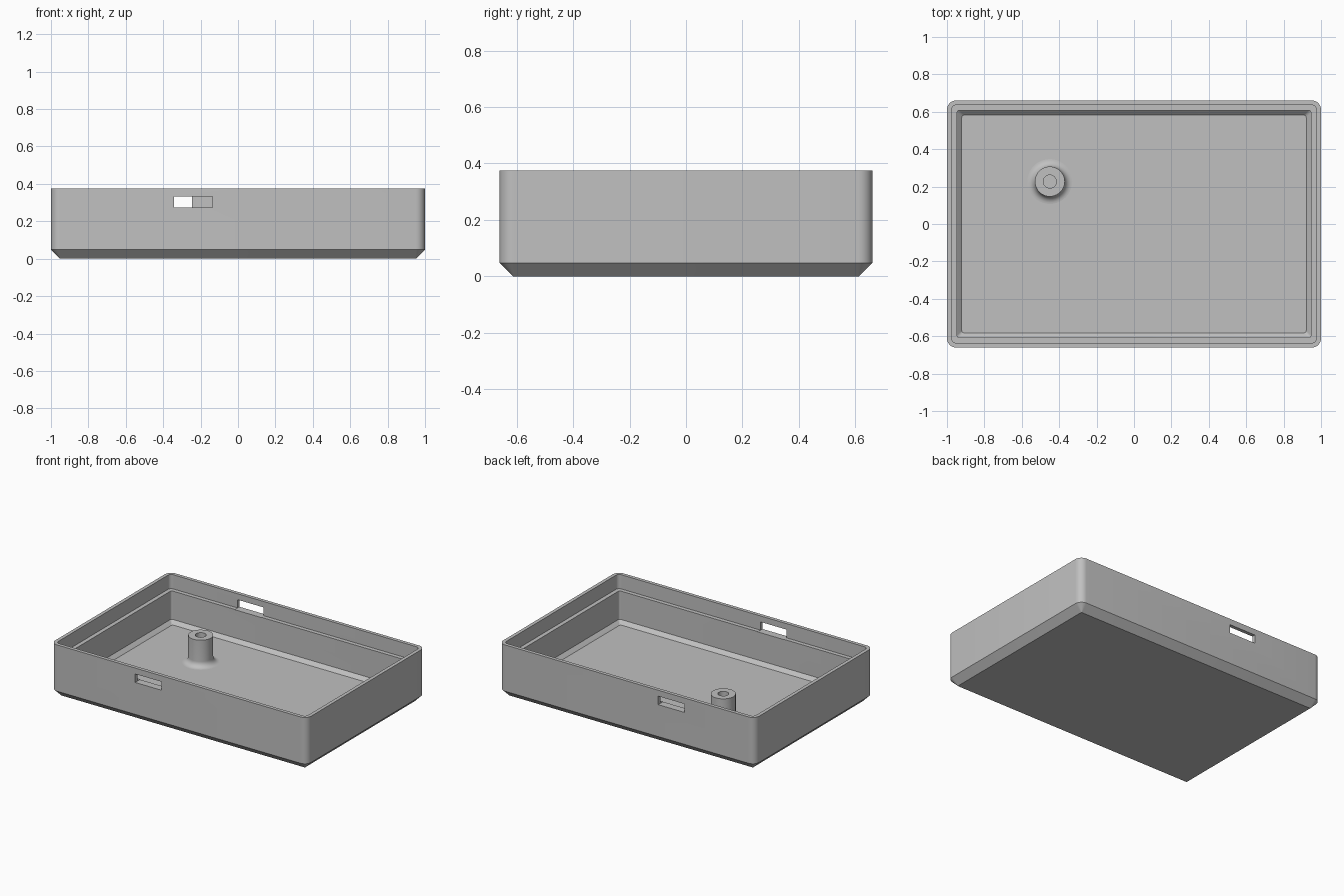
import bpy
import bmesh
from math import cos, sin, pi, radians

cube = bpy.data.objects.get("Cube")
if cube:
    bpy.data.objects.remove(cube, do_unlink=True)

HALF_X, HALF_Y, HEIGHT = 1.0, 0.661, 0.375
CORNER_R, CORNER_STEPS = 0.05, 8
FLOOR_Z, LEDGE_Z = 0.05, 0.275

grey = bpy.data.materials.new("plain_grey")
grey.use_nodes = True
grey.diffuse_color = (0.53, 0.53, 0.53, 1)
grey.node_tree.nodes["Principled BSDF"].inputs["Base Color"].default_value = grey.diffuse_color


def make_object(name, bm):
    bmesh.ops.recalc_face_normals(bm, faces=bm.faces)
    mesh = bpy.data.meshes.new(name)
    bm.to_mesh(mesh)
    bm.free()
    mesh.materials.append(grey)
    obj = bpy.data.objects.new(name, mesh)
    bpy.context.collection.objects.link(obj)
    return obj


def smooth(obj):
    bpy.ops.object.select_all(action='DESELECT')
    obj.select_set(True)
    bpy.context.view_layer.objects.active = obj
    bpy.ops.object.shade_smooth_by_angle(angle=radians(30))


def bridge(bm, low, high):
    n = len(low)
    for i in range(n):
        j = (i + 1) % n
        bm.faces.new((low[i], low[j], high[j], high[i]))


def rounded_ring(bm, inset, z):
    """Rounded rectangle, offset inward from the outer wall."""
    r = max(CORNER_R - inset, 0.012 if z > 0 else 0.003)
    cx, cy = HALF_X - inset - r, HALF_Y - inset - r
    ring = []
    for k, (sx, sy) in enumerate([(1, 1), (-1, 1), (-1, -1), (1, -1)]):
        for s in range(CORNER_STEPS + 1):
            a = (k + s / CORNER_STEPS) * pi / 2
            ring.append(bm.verts.new((sx * cx + r * cos(a), sy * cy + r * sin(a), z)))
    return ring


# Tray: chamfered base, wall, thin lip, ledge, inner wall and floor
bm = bmesh.new()
section = [(0.048, 0), (0, 0.048), (0, HEIGHT), (0.025, HEIGHT), (0.025, LEDGE_Z),
           (0.054, LEDGE_Z), (0.054, FLOOR_Z + 0.025), (0.079, FLOOR_Z)]
rings = [rounded_ring(bm, inset, z) for inset, z in section]
for low, high in zip(rings, rings[1:]):
    bridge(bm, low, high)
bm.faces.new(rings[0])
bm.faces.new(rings[-1])
tray = make_object("tray", bm)

# Slots through the front and back walls
for name, x, y in [("front_slot_cutter", -0.238, -HALF_Y), ("back_slot_cutter", -0.348, HALF_Y)]:
    bm = bmesh.new()
    bmesh.ops.create_cube(bm, size=1)
    bmesh.ops.scale(bm, vec=(0.206, 0.2, 0.06), verts=bm.verts)
    bmesh.ops.translate(bm, vec=(x, y, 0.303), verts=bm.verts)
    cutter = make_object(name, bm)
    cutter.hide_render = True
    cut = tray.modifiers.new(name, 'BOOLEAN')
    cut.operation, cut.solver, cut.object = 'DIFFERENCE', 'EXACT', cutter
    bpy.context.view_layer.objects.active = tray
    bpy.ops.object.modifier_apply(modifier=cut.name)
    bpy.data.objects.remove(cutter, do_unlink=True)
smooth(tray)

# Screw post: filleted foot, shaft and blind hole, turned around its axis
POST_R, HOLE_R, FILLET, POST_TOP, SIDES = 0.08, 0.035, 0.04, 0.24, 40
profile = []
for s in range(9):
    a = s / 8 * pi / 2
    profile.append((POST_R + FILLET * (1 - sin(a)), FLOOR_Z + FILLET * (1 - cos(a))))
profile += [(POST_R, POST_TOP), (HOLE_R, POST_TOP), (HOLE_R, FLOOR_Z + 0.005)]
bm = bmesh.new()
rings = [[bm.verts.new((r * cos(2 * pi * i / SIDES), r * sin(2 * pi * i / SIDES), z))
          for i in range(SIDES)] for r, z in profile]
for low, high in zip(rings, rings[1:]):
    bridge(bm, low, high)
bm.faces.new(rings[-1])
post = make_object("screw_post", bm)
post.location = (-0.45, 0.227, 0)
smooth(post)
